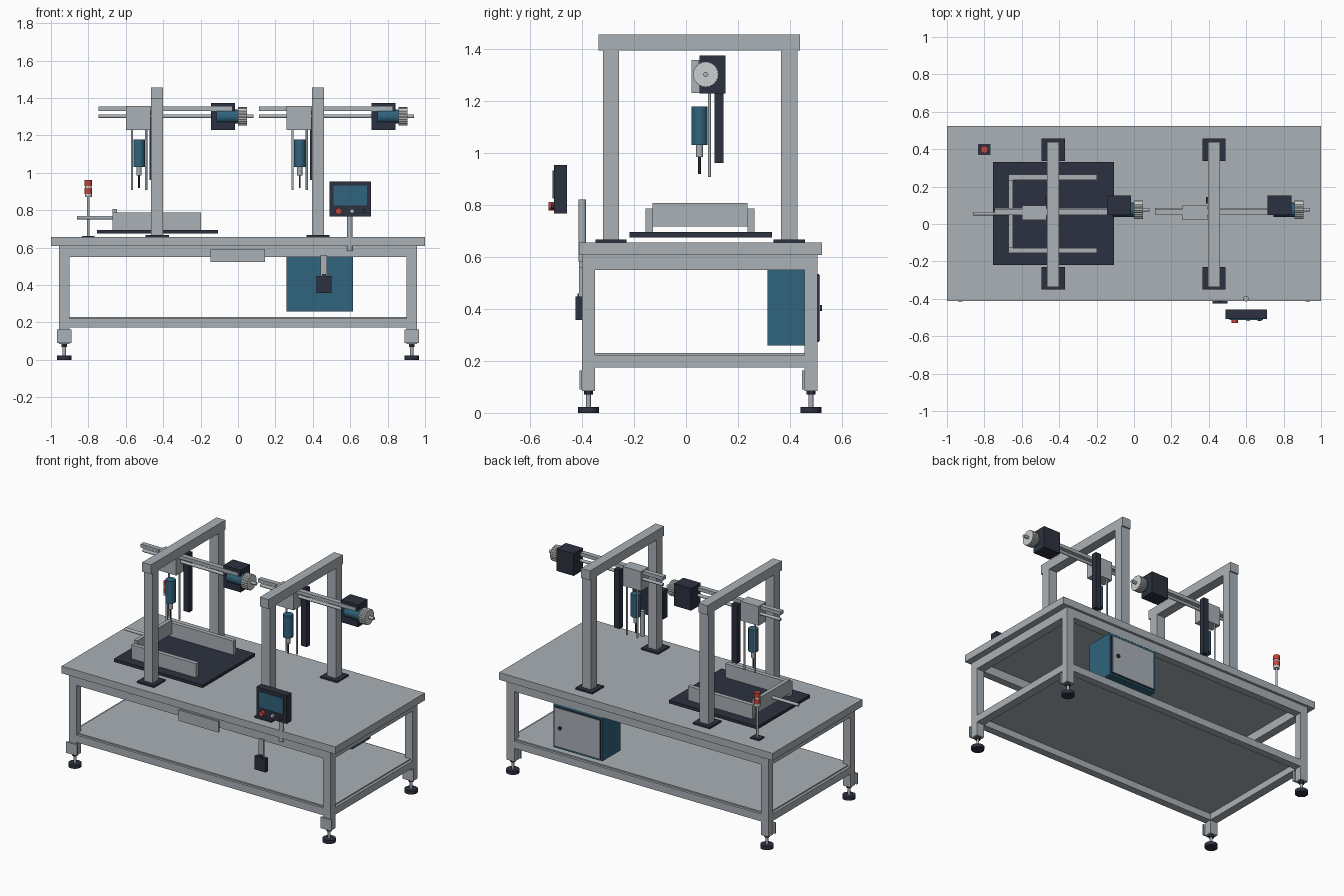
import bpy, bmesh, math
from mathutils import Matrix

if "Cube" in bpy.data.objects:
    bpy.data.objects.remove(bpy.data.objects["Cube"])


def mat(name, r, g, b):
    m = bpy.data.materials.new(name)
    m.diffuse_color = (r, g, b, 1)
    m.use_nodes = True
    m.node_tree.nodes["Principled BSDF"].inputs["Base Color"].default_value = m.diffuse_color
    return m


GREY = mat("aluminium grey", 0.40, 0.44, 0.47)
LIGHT = mat("light grey", 0.60, 0.62, 0.62)
DARK = mat("dark slate", 0.025, 0.031, 0.05)
BLUE = mat("steel blue", 0.03, 0.125, 0.2)
RED = mat("signal red", 0.55, 0.06, 0.045)


def finish(name, bm, m):
    me = bpy.data.meshes.new(name)
    bm.to_mesh(me)
    bm.free()
    ob = bpy.data.objects.new(name, me)
    bpy.context.collection.objects.link(ob)
    me.materials.append(m)
    return ob


def box(name, x, y, z, m):
    """Box from (min, max) ranges on each axis."""
    bm = bmesh.new()
    bmesh.ops.create_cube(bm, size=1)
    for v in bm.verts:
        v.co = [r[0] + (c + 0.5) * (r[1] - r[0]) for r, c in zip((x, y, z), v.co)]
    return finish(name, bm, m)


def rod(name, axis, span, centre, r, m, seg=24, knurl=0):
    """Cylinder along an axis; centre holds the other two coordinates in xyz order."""
    bm = bmesh.new()
    bmesh.ops.create_cone(bm, cap_ends=True, segments=seg, radius1=r, radius2=r,
                          depth=span[1] - span[0])
    if knurl:  # alternate rim points pulled inward to make grip teeth
        for v in bm.verts:
            a = round(math.atan2(v.co.y, v.co.x) / (2 * math.pi / seg))
            if a % 2:
                v.co.x *= 1 - knurl
                v.co.y *= 1 - knurl
    mid = (span[0] + span[1]) / 2
    rot = {"x": Matrix.Rotation(math.pi / 2, 4, "Y"),
           "y": Matrix.Rotation(math.pi / 2, 4, "X"), "z": Matrix()}[axis]
    loc = list(centre)
    loc.insert("xyz".index(axis), mid)
    bm.transform(Matrix.Translation(loc) @ rot)
    ob = finish(name, bm, m)
    bpy.context.view_layer.objects.active = ob
    ob.select_set(True)
    if not knurl:
        bpy.ops.object.shade_smooth_by_angle(angle=math.radians(35))
    ob.select_set(False)
    return ob


# Table top and lower shelf
box("table_top", (-1, 1), (-0.412, 0.523), (0.608, 0.656), GREY)
box("lower_shelf", (-0.94, 0.94), (-0.385, 0.49), (0.218, 0.23), GREY)

# Legs, mounting plates and levelling feet
for x in (-0.929, 0.929):
    for y in (-0.375, 0.481):
        box("leg", (x - 0.028, x + 0.028), (y - 0.025, y + 0.025), (0.085, 0.608), GREY)
        box("leg_plate", (x - 0.04, x + 0.04), (y - 0.035, y - 0.025), (0.09, 0.163), GREY)
        rod("foot_stem", "z", (0.02, 0.09), (x, y), 0.009, GREY, 12)
        rod("foot_nut", "z", (0.07, 0.085), (x, y), 0.017, DARK, 6)
        rod("foot_pad", "z", (0, 0.023), (x, y), 0.04, DARK)

# Frame rails, upper and lower
for z in ((0.55, 0.608), (0.174, 0.222)):
    for y in (-0.375, 0.481):
        box("long_rail", (-0.901, 0.901), (y - 0.025, y + 0.025), z, GREY)
    for x in (-0.929, 0.929):
        box("side_rail", (x - 0.028, x + 0.028), (-0.35, 0.456), z, GREY)

# Drawer front
box("drawer_front", (-0.148, 0.145), (-0.411, -0.4), (0.522, 0.594), GREY)

# Control cabinet at the back
box("cabinet_body", (0.258, 0.616), (0.313, 0.505), (0.26, 0.55), BLUE)
box("cabinet_door_seal", (0.268, 0.606), (0.505, 0.511), (0.272, 0.535), DARK)
box("cabinet_door", (0.273, 0.601), (0.511, 0.515), (0.277, 0.53), GREY)
rod("cabinet_knob", "y", (0.515, 0.524), (0.56, 0.403), 0.012, DARK, 16)

# Hanging switch box under the front edge
box("switch_bracket", (0.44, 0.475), (-0.412, -0.40), (0.445, 0.56), GREY)
box("switch_nub", (0.448, 0.47), (-0.418, -0.405), (0.447, 0.46), DARK)
box("switch_box", (0.42, 0.5), (-0.425, -0.40), (0.358, 0.448), DARK)

# Operator panel on its post
rod("panel_post", "z", (0.583, 0.82), (0.598, -0.399), 0.015, GREY)
box("panel_housing", (0.489, 0.711), (-0.507, -0.457), (0.767, 0.954), DARK)
box("panel_screen", (0.51, 0.69), (-0.514, -0.507), (0.825, 0.932), BLUE)
for x, r, d, m in ((0.538, 0.017, 0.021, RED), (0.61, 0.011, 0.012, LIGHT),
                   (0.672, 0.011, 0.012, DARK)):
    rod("panel_button", "y", (-0.507 - d, -0.507), (x, 0.795), r, m, 16)

# Signal lamp
lamp = (-0.8, 0.398)
box("lamp_base", (-0.833, -0.767), (0.368, 0.427), (0.656, 0.663), DARK)
rod("lamp_pole", "z", (0.66, 0.88), lamp, 0.007, GREY, 12)
for z0, z1, r, m in ((0.87, 0.888, 0.019, LIGHT), (0.888, 0.919, 0.02, RED),
                     (0.919, 0.93, 0.017, LIGHT), (0.93, 0.961, 0.02, RED)):
    rod("lamp_segment", "z", (z0, z1), lamp, r, m)

# Work tray with side guides and pusher
box("tray_plate", (-0.755, -0.106), (-0.218, 0.331), (0.675, 0.695), DARK)
for y in (-0.141, 0.25):
    box("tray_guide", (-0.67, -0.198), (y - 0.014, y + 0.014), (0.695, 0.787), GREY)
box("pusher_plate", (-0.672, -0.647), (-0.128, 0.236), (0.717, 0.808), GREY)
rod("pusher_rod", "x", (-0.862, -0.67), (0.055, 0.76), 0.01, GREY, 16)

# Two identical gantry stations
for ox in (-0.432, 0.427):
    def X(a, b):
        return (ox + a, ox + b)

    # Portal frame
    box("gantry_beam", X(-0.032, 0.032), (-0.337, 0.439), (1.394, 1.456), GREY)
    for y in (-0.289, 0.397):
        box("gantry_post", X(-0.032, 0.032), (y - 0.031, y + 0.031), (0.667, 1.394), GREY)
        box("post_base", X(-0.062, 0.062), (y - 0.06, y + 0.06), (0.656, 0.667), DARK)

    # Linear axis
    box("guide_rail", X(-0.314, 0.40), (0.048, 0.08), (1.331, 1.354), GREY)
    rod("drive_screw", "x", X(-0.314, 0.515), (0.076, 1.302), 0.01, GREY, 16)
    box("carriage", X(-0.168, -0.035), (0.022, 0.1), (1.23, 1.358), GREY)

    # Drive motor with hand wheel
    box("motor_housing", X(0.288, 0.415), (0.052, 0.152), (1.228, 1.374), DARK)
    rod("motor_body", "x", X(0.318, 0.445), (0.076, 1.302), 0.038, BLUE)
    rod("hand_wheel", "x", X(0.432, 0.48), (0.076, 1.302), 0.05, LIGHT, 48, 0.06)

    # Vertical tool head
    sx = ox - 0.097
    rod("tool_body", "z", (1.03, 1.178), (sx, 0.052), 0.031, BLUE)
    rod("tool_collar", "z", (0.985, 1.03), (sx, 0.052), 0.014, GREY, 16)
    rod("tool_needle", "z", (0.918, 0.985), (sx, 0.052), 0.005, DARK, 12)
    for dx in (-0.038, 0.038):
        rod("tool_guide_rod", "z", (0.908, 1.24), (sx + dx, 0.09), 0.006, GREY, 12)
    box("vertical_slide", X(-0.042, -0.002), (0.11, 0.144), (0.962, 1.35), DARK)
